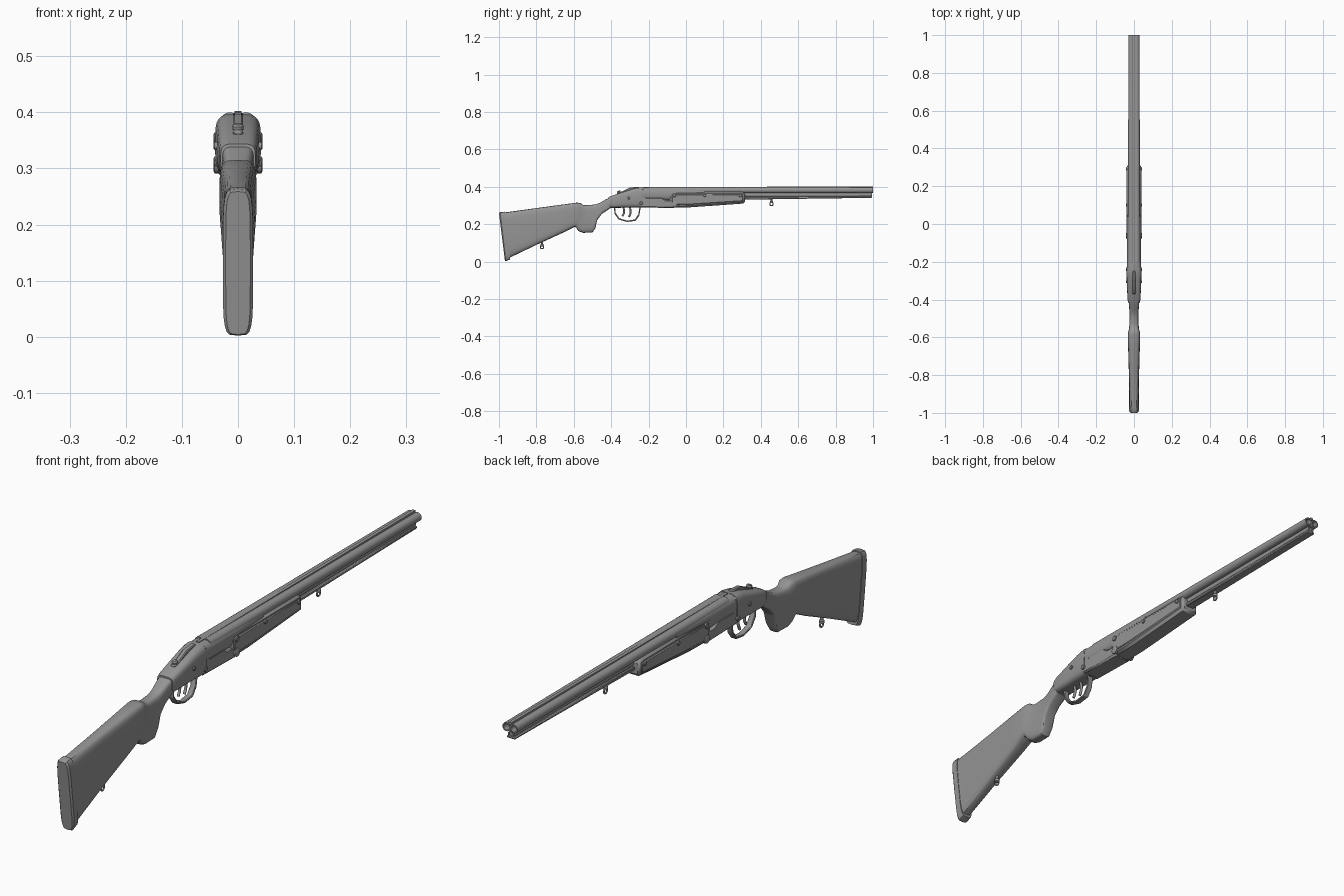
import bpy, bmesh, math
from mathutils import Vector

cube = bpy.data.objects.get("Cube")
if cube:
    bpy.data.objects.remove(cube, do_unlink=True)

grey = bpy.data.materials.new("mid_grey")
grey.use_nodes = True
colour = (0.3, 0.3, 0.3, 1)
grey.diffuse_color = colour
grey.node_tree.nodes["Principled BSDF"].inputs["Base Color"].default_value = colour


def finish(name, bm, bevel=0.0):
    bmesh.ops.recalc_face_normals(bm, faces=bm.faces)
    mesh = bpy.data.meshes.new(name)
    bm.to_mesh(mesh)
    bm.free()
    obj = bpy.data.objects.new(name, mesh)
    bpy.context.collection.objects.link(obj)
    mesh.materials.append(grey)
    if bevel:
        mod = obj.modifiers.new("edge", 'BEVEL')
        mod.width, mod.segments, mod.limit_method = bevel, 1, 'ANGLE'
    bpy.ops.object.select_all(action='DESELECT')
    obj.select_set(True)
    bpy.context.view_layer.objects.active = obj
    bpy.ops.object.shade_smooth_by_angle(angle=math.radians(35))
    return obj


def skin(bm, rings, caps=True, loop=False):
    n = len(rings[0])
    pairs = list(zip(rings, rings[1:])) + ([(rings[-1], rings[0])] if loop else [])
    for a, b in pairs:
        for i in range(n):
            j = (i + 1) % n
            bm.faces.new((a[i], a[j], b[j], b[i]))
    if caps and not loop:
        bm.faces.new(rings[0])
        bm.faces.new(rings[-1])


# Rounded sections: y and z of the top, y and z of the bottom, half width
def loft(name, sections, power=4.0, n=24):
    bm = bmesh.new()
    rings = []
    for yt, zt, yb, zb, w in sections:
        ring = []
        for i in range(n):
            t = 2 * math.pi * i / n
            c, s = math.cos(t), math.sin(t)
            x = math.copysign(abs(c) ** (2 / power), c) * w
            k = (math.copysign(abs(s) ** (2 / power), s) + 1) / 2
            ring.append(bm.verts.new((x, yb + (yt - yb) * k, zb + (zt - zb) * k)))
        rings.append(ring)
    skin(bm, rings)
    return finish(name, bm)


# Side outline (y, z) pushed out to both sides
def plate(name, outline, half, bevel=0.0):
    bm = bmesh.new()
    skin(bm, [[bm.verts.new((x, y, z)) for y, z in outline] for x in (-half, half)])
    return finish(name, bm, bevel)


# Round part about any axis: (distance along axis, radius)
def lathe(name, origin, axis, profile, n=20, loop=False):
    bm = bmesh.new()
    origin, axis = Vector(origin), Vector(axis).normalized()
    u = axis.orthogonal().normalized()
    v = axis.cross(u)
    rings = []
    for d, r in profile:
        angles = [2 * math.pi * i / n for i in range(n)]
        rings.append([bm.verts.new(origin + axis * d + (u * math.cos(t) + v * math.sin(t)) * r)
                      for t in angles])
    skin(bm, rings, loop=loop)
    return finish(name, bm)


def wire(name, points, radius, cyclic=False):
    curve = bpy.data.curves.new(name, 'CURVE')
    curve.dimensions = '3D'
    curve.bevel_depth, curve.bevel_resolution = radius, 2
    curve.resolution_u, curve.use_fill_caps = 6, True
    spline = curve.splines.new('BEZIER')
    spline.bezier_points.add(len(points) - 1)
    for p, co in zip(spline.bezier_points, points):
        p.co = co
        p.handle_left_type = p.handle_right_type = 'AUTO'
    spline.use_cyclic_u = cyclic
    obj = bpy.data.objects.new(name, curve)
    bpy.context.collection.objects.link(obj)
    curve.materials.append(grey)
    return obj


# Stock with pistol grip, and butt plate
loft("stock", [
    (-.975, .262, -.945, .02, .025), (-.80, .286, -.79, .094, .027),
    (-.66, .305, -.65, .158, .031), (-.585, .315, -.595, .186, .033),
    (-.565, .314, -.588, .183, .031), (-.55, .303, -.575, .163, .027),
    (-.53, .301, -.55, .154, .025), (-.49, .305, -.50, .155, .024),
    (-.475, .309, -.485, .178, .024), (-.455, .317, -.475, .222, .024),
    (-.43, .332, -.45, .255, .026), (-.40, .345, -.405, .285, .029)], 4.5)
loft("butt_plate", [
    (-1.0, .259, -.968, .004, .022), (-.994, .264, -.963, .002, .027),
    (-.97, .267, -.940, .012, .027)], 5)

# Receiver, action bar and breech
loft("receiver", [
    (-.415, .344, -.415, .29, .031), (-.40, .351, -.40, .287, .034),
    (-.34, .371, -.34, .288, .037), (-.28, .391, -.28, .288, .039),
    (-.245, .397, -.245, .288, .041), (-.235, .397, -.235, .288, .040)], 4)
plate("action_bar", [(-.25, .29), (-.06, .286), (-.06, .33), (-.11, .33),
                     (-.13, .344), (-.21, .344), (-.225, .39), (-.25, .392)], .036, .006)
loft("breech", [(-.24, .396, -.24, .325, .038), (-.06, .396, -.06, .325, .036),
                (.10, .396, .10, .335, .032)], 3)
plate("top_rib", [(-.23, .392), (1, .394), (1, .402), (-.23, .398)], .006)

# Fore-end, with a raised plate along each side
plate("fore_end", [(-.09, .288), (.02, .29), (.315, .311), (.315, .368),
                   (.29, .374), (-.09, .374)], .036, .009)
plate("fore_end_panel", [(-.075, .303), (.02, .305), (.305, .323), (.305, .36),
                         (-.075, .36)], .039, .003)

# Side by side barrels with open muzzles, and a third one below
for side, x in (("right", -.0145), ("left", .0145)):
    lathe(side + "_barrel", (x, 0, .382), (0, 1, 0),
          [(-.2, .018), (.3, .0165), (1, .0155), (1, .011), (.93, .011)])
lathe("lower_barrel", (0, 0, .357), (0, 1, 0),
      [(-.1, .014), (.995, .012), (.995, .008), (.93, .008)])
plate("lower_rail", [(.3, .331), (.995, .341), (.995, .350), (.3, .344)], .017, .003)
plate("rail_web", [(.3, .34), (.99, .346), (.99, .37), (.3, .37)], .008)

# Top lever and safety button
plate("top_lever", [(-.37, .358), (-.29, .384), (-.25, .394), (-.25, .400),
                    (-.30, .396), (-.345, .374), (-.37, .368)], .009, .003)
lathe("lever_knob", (0, -.355, .36), (0, -.3, 1),
      [(0, .006), (.008, .006), (.011, .010), (.017, .010), (.020, .006)], 12)

# Trigger guard and trigger
guard = [(-.385, .29), (-.382, .255), (-.36, .225), (-.315, .212), (-.27, .218),
         (-.25, .245), (-.242, .29)]
inner = [(y * .92 - .0252, z + .007) for y, z in guard]
bm = bmesh.new()
rings = [[bm.verts.new((x, *p)) for x, p in
          ((-.011, a), (.011, a), (.011, b), (-.011, b))] for a, b in zip(guard, inner)]
skin(bm, rings)
finish("trigger_guard", bm, .002)
wire("front_trigger", [(0, -.30, .292), (0, -.296, .262), (0, -.305, .238)], .005)
wire("rear_trigger", [(0, -.335, .292), (0, -.331, .265), (0, -.34, .243)], .005)

# Screws and pins on both sides
for sx, side in ((-1, "right"), (1, "left")):
    for i, (y, z, r) in enumerate([(-.062, .354, .010), (-.062, .306, .015),
                                   (.10, .354, .008), (.29, .352, .008),
                                   (-.24, .312, .009), (-.305, .34, .007)]):
        lathe(f"{side}_pin_{i + 1}", (sx * .03, y, z), (sx, 0, 0),
              [(0, r), (.0115, r), (.0135, r * .75)], 14)

# Sling swivels
for name, y, z in (("front", .457, .338), ("rear", -.77, .108)):
    lathe(name + "_swivel_post", (0, y, z), (0, 0, -1),
          [(0, .006), (.012, .006), (.016, .009), (.024, .009), (.026, .005)], 12)
    wire(name + "_swivel_ring", [(0, y - .009, z - .030), (0, y, z - .021),
                                 (0, y + .009, z - .030), (0, y, z - .039)], .003, True)
